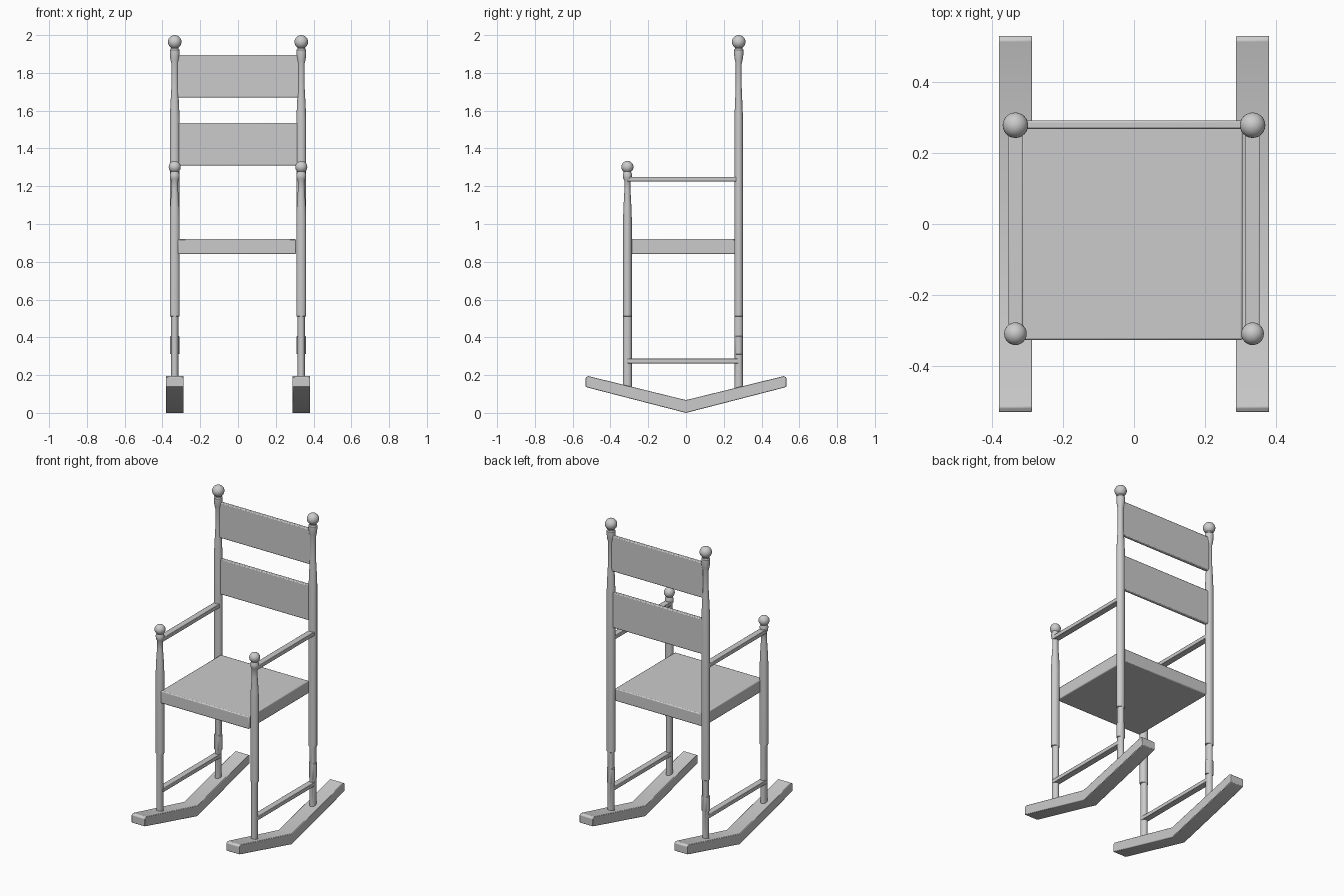
import bpy, bmesh, math

if "Cube" in bpy.data.objects:
    bpy.data.objects.remove(bpy.data.objects["Cube"])


def finish(name, bm, bevel=0.0):
    bmesh.ops.recalc_face_normals(bm, faces=bm.faces)
    me = bpy.data.meshes.new(name)
    bm.to_mesh(me)
    bm.free()
    ob = bpy.data.objects.new(name, me)
    bpy.context.collection.objects.link(ob)
    if bevel:
        m = ob.modifiers.new("bevel", 'BEVEL')
        m.width, m.segments = bevel, 2
    bpy.ops.object.select_all(action='DESELECT')
    ob.select_set(True)
    bpy.context.view_layer.objects.active = ob
    bpy.ops.object.shade_smooth_by_angle(angle=math.radians(35))
    return ob


def box(name, x, y, z, bevel=0.004):
    bm = bmesh.new()
    bmesh.ops.create_cube(bm, size=1)
    for v in bm.verts:
        for i, (a, b) in enumerate((x, y, z)):
            v.co[i] = (a + b) / 2 + v.co[i] * (b - a)
    return finish(name, bm, bevel)


def post(name, x, y, rings, ball_z, ball_r, n=20):
    # turned post: rings are (z, x radius, y radius), then a ball finial
    bm = bmesh.new()
    loops = []
    for z, rx, ry in rings:
        loops.append([bm.verts.new((x + rx * math.cos(2 * math.pi * i / n),
                                    y + ry * math.sin(2 * math.pi * i / n), z))
                      for i in range(n)])
    for a, b in zip(loops, loops[1:]):
        for i in range(n):
            j = (i + 1) % n
            bm.faces.new((a[i], a[j], b[j], b[i]))
    bm.faces.new(loops[0])
    bm.faces.new(loops[-1])
    ball = bmesh.ops.create_uvsphere(bm, u_segments=24, v_segments=14, radius=ball_r)
    bmesh.ops.translate(bm, verts=ball["verts"], vec=(x, y, ball_z))
    return finish(name, bm)


def rocker(name, x0, x1):
    half = [(0.512, 0.132), (0.531, 0.138), (0.531, 0.187), (0.518, 0.195)]
    prof = [(0, 0)] + half + [(0, 0.068)] + [(-y, z) for y, z in reversed(half)]
    bm = bmesh.new()
    f = bm.faces.new([bm.verts.new((x0, y, z)) for y, z in prof])
    ext = bmesh.ops.extrude_face_region(bm, geom=[f])
    vs = [g for g in ext["geom"] if isinstance(g, bmesh.types.BMVert)]
    bmesh.ops.translate(bm, verts=vs, vec=(x1 - x0, 0, 0))
    return finish(name, bm, 0.003)


FRONT_Y, BACK_Y, POST_X = -0.31, 0.279, 0.335

front_rings = [(0.12, 0.019, 0.023), (0.51, 0.019, 0.023), (0.512, 0.026, 0.023),
               (1.03, 0.026, 0.023), (1.09, 0.024, 0.021), (1.18, 0.018, 0.016),
               (1.23, 0.018, 0.016), (1.24, 0.024, 0.022), (1.262, 0.026, 0.025),
               (1.272, 0.022, 0.02), (1.282, 0.021, 0.02)]
back_rings = [(0.12, 0.019, 0.022), (0.31, 0.019, 0.022), (0.312, 0.025, 0.022),
              (0.405, 0.025, 0.022), (0.407, 0.019, 0.023), (0.51, 0.019, 0.023),
              (0.512, 0.026, 0.023), (1.55, 0.026, 0.023), (1.63, 0.023, 0.02),
              (1.72, 0.018, 0.016), (1.85, 0.018, 0.016), (1.87, 0.023, 0.021),
              (1.9, 0.026, 0.025), (1.922, 0.026, 0.025), (1.928, 0.021, 0.02),
              (1.94, 0.021, 0.02)]

for side, s in (("left", -1), ("right", 1)):
    px = s * POST_X
    # posts
    post(f"front_post_{side}", px, FRONT_Y, front_rings, 1.302, 0.032)
    post(f"back_post_{side}", px, BACK_Y, back_rings, 1.964, 0.036)
    # armrest and lower side rail
    for part, z in (("armrest", (1.225, 1.25)), ("lower_rail", (0.262, 0.287))):
        box(f"{part}_{side}", (px - 0.02, px + 0.02), (FRONT_Y, BACK_Y), z, 0.003)
    # rocker
    rocker(f"rocker_{side}", px - 0.047, px + 0.047)

# seat
box("seat", (-0.318, 0.307), (-0.328, 0.28), (0.84, 0.92), 0.006)
# back slats
for i, z in enumerate(((1.31, 1.535), (1.67, 1.895))):
    box(f"back_slat_{i + 1}", (-0.325, 0.325), (0.269, 0.292), z, 0.005)
